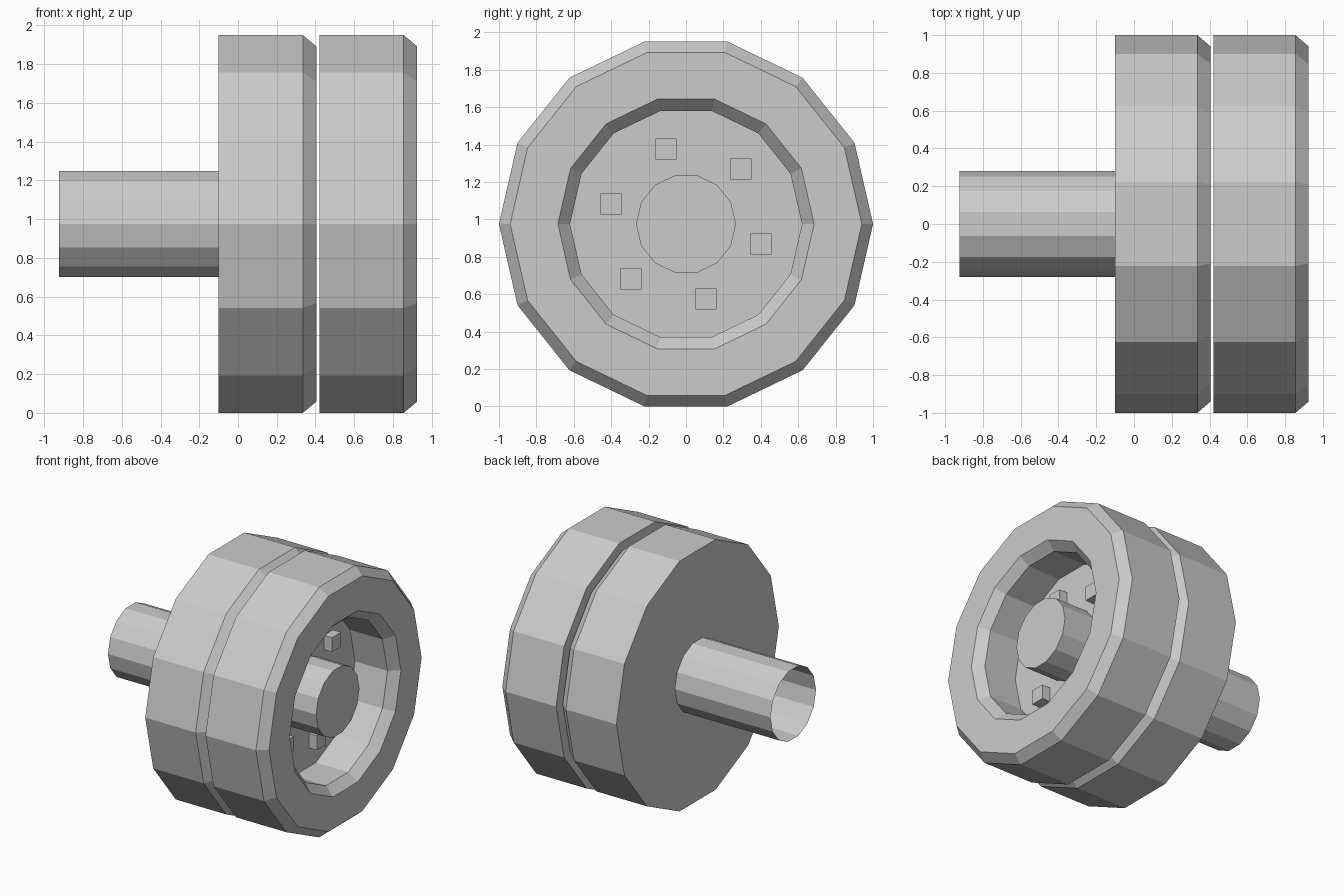
import bpy
import bmesh
from math import sin, cos, radians, tau

if "Cube" in bpy.data.objects:
    bpy.data.objects.remove(bpy.data.objects["Cube"])

SIDES = 14
AXLE_Z = 0.975      # height of the wheel centre
SPACING = 0.52      # distance between the twin wheels


def finish(bm, name):
    bmesh.ops.recalc_face_normals(bm, faces=bm.faces)
    mesh = bpy.data.meshes.new(name)
    bm.to_mesh(mesh)
    bm.free()
    obj = bpy.data.objects.new(name, mesh)
    obj.location.z = AXLE_Z
    bpy.context.collection.objects.link(obj)
    return obj


def lathe(name, profile, cap_start=False, cap_end=False):
    """Spin (x, radius) points around the x axis."""
    bm = bmesh.new()
    rings = [[bm.verts.new((x, r * cos(tau * i / SIDES), r * sin(tau * i / SIDES)))
              for i in range(SIDES)] for x, r in profile]
    for a, b in zip(rings, rings[1:]):
        for i in range(SIDES):
            j = (i + 1) % SIDES
            bm.faces.new((a[i], a[j], b[j], b[i]))
    if cap_start:
        bm.faces.new(rings[0])
    if cap_end:
        bm.faces.new(rings[-1])
    return finish(bm, name)


def bolts(name, x0, x1, size=0.112, radius=0.415):
    """Six upright square bolts on the wheel plate."""
    bm = bmesh.new()
    for k in range(6):
        a = radians(45 + 60 * k)
        verts = bmesh.ops.create_cube(bm, size=1)["verts"]
        bmesh.ops.scale(bm, vec=(x1 - x0, size, size), verts=verts)
        bmesh.ops.translate(bm, vec=((x0 + x1) / 2, radius * cos(a), radius * sin(a)),
                            verts=verts)
    return finish(bm, name)


# Twin wheels: tyre with recessed plate, hub and bolts
for label, dx in (("inner", -SPACING), ("outer", 0.0)):
    tyre = [(0.42, 1.0), (0.855, 1.0), (0.925, 0.94),
            (0.925, 0.685), (0.855, 0.62), (0.575, 0.62)]
    lathe(label + "_wheel", [(x + dx, r) for x, r in tyre], True, True)
    lathe(label + "_hub", [(0.575 + dx, 0.267), (0.86 + dx, 0.267)], cap_end=True)
    bolts(label + "_bolts", 0.57 + dx, 0.645 + dx)

# Open-ended axle tube
lathe("axle", [(-0.925, 0.28), (-0.10, 0.28)])
